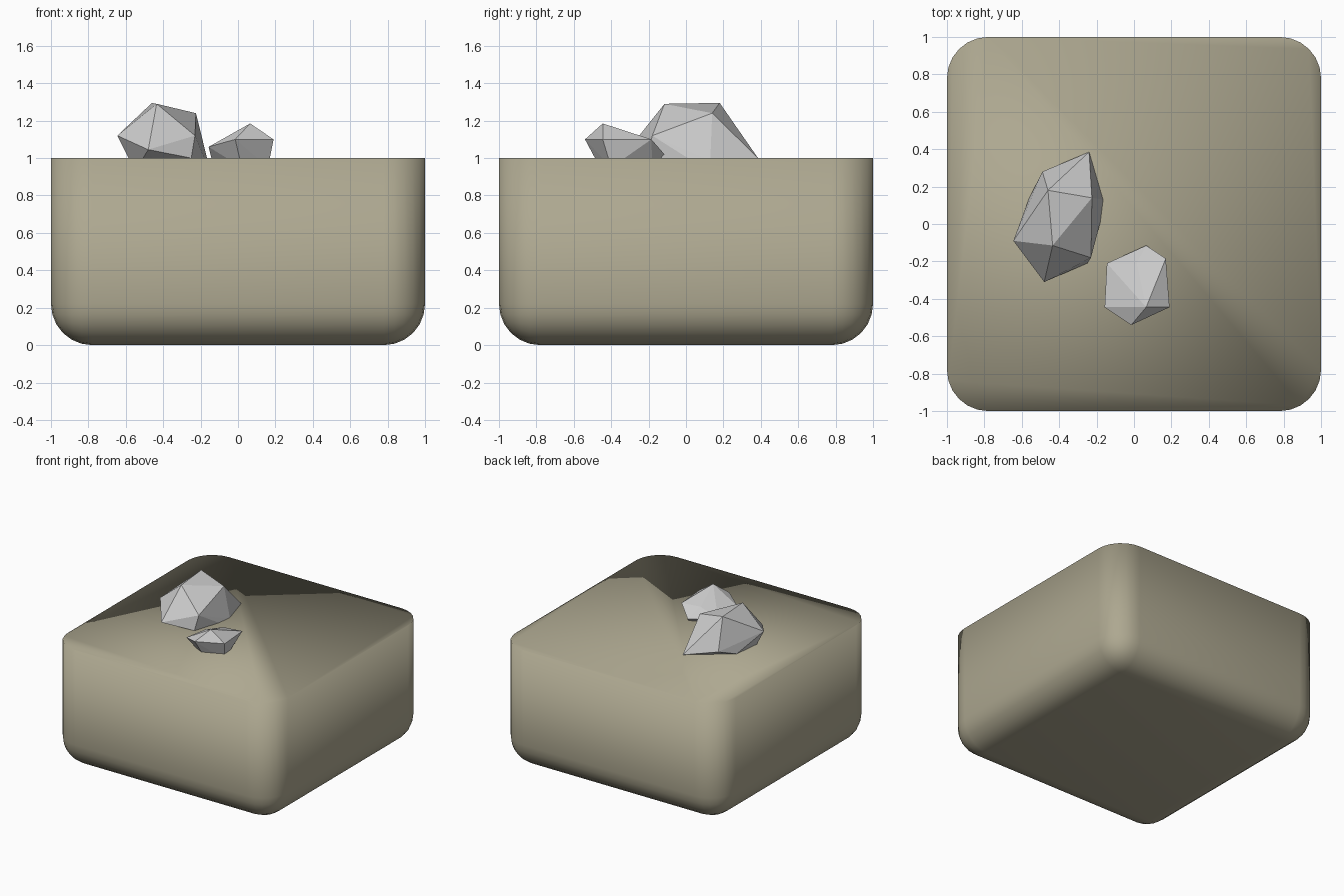
import bpy, bmesh

if "Cube" in bpy.data.objects:
    bpy.data.objects.remove(bpy.data.objects["Cube"])


def make_object(name, bm, color=None, smooth=False):
    bmesh.ops.recalc_face_normals(bm, faces=bm.faces[:])
    for f in bm.faces:
        f.smooth = smooth
    mesh = bpy.data.meshes.new(name)
    bm.to_mesh(mesh)
    bm.free()
    obj = bpy.data.objects.new(name, mesh)
    bpy.context.collection.objects.link(obj)
    if color:
        mat = bpy.data.materials.new(name + "_material")
        mat.diffuse_color = (*color, 1)
        mat.use_nodes = True
        mat.node_tree.nodes["Principled BSDF"].inputs["Base Color"].default_value = mat.diffuse_color
        mesh.materials.append(mat)
    return obj


def make_rock(name, points):
    # faceted stone: convex hull of its corner points
    bm = bmesh.new()
    for p in points:
        bm.verts.new(p)
    hull = bmesh.ops.convex_hull(bm, input=bm.verts[:])
    loose = [v for v in bm.verts if not v.link_faces]
    bmesh.ops.delete(bm, geom=loose, context='VERTS')
    return make_object(name, bm)


# Ground block: rounded sides and underside, sharp flat top
bm = bmesh.new()
bmesh.ops.create_cube(bm, size=2)
for v in bm.verts:
    v.co.z = 0.5 * (v.co.z + 1)
edges = [e for e in bm.edges if min(v.co.z for v in e.verts) < 0.5]
bmesh.ops.bevel(bm, geom=edges, offset=0.22, segments=6, profile=0.5,
                affect='EDGES', clamp_overlap=True)
make_object("ground_block", bm, (0.42, 0.39, 0.28), smooth=True)

# Large stone, sunk into the top
make_rock("large_rock", [
    (-0.24, 0.385, 1.0), (-0.49, 0.28, 1.05), (-0.46, 0.18, 1.295),
    (-0.225, 0.14, 1.24), (-0.163, 0.13, 0.99), (-0.435, -0.115, 1.29),
    (-0.18, 0.01, 1.0), (-0.23, -0.18, 1.12), (-0.645, -0.09, 1.12),
    (-0.48, -0.31, 1.045), (-0.56, 0.14, 1.0), (-0.25, -0.21, 1.0),
    (-0.55, -0.08, 0.93), (-0.4, 0.02, 0.88)])

# Small stone
make_rock("small_rock", [
    (0.065, -0.115, 1.02), (0.17, -0.185, 1.10), (-0.145, -0.21, 1.04),
    (0.015, -0.21, 1.10), (0.065, -0.445, 1.185), (-0.157, -0.445, 1.06),
    (0.19, -0.445, 1.10), (-0.015, -0.54, 1.10), (0.16, -0.40, 0.95),
    (-0.13, -0.35, 0.95), (0.02, -0.46, 0.95), (0.08, -0.18, 0.95)])
